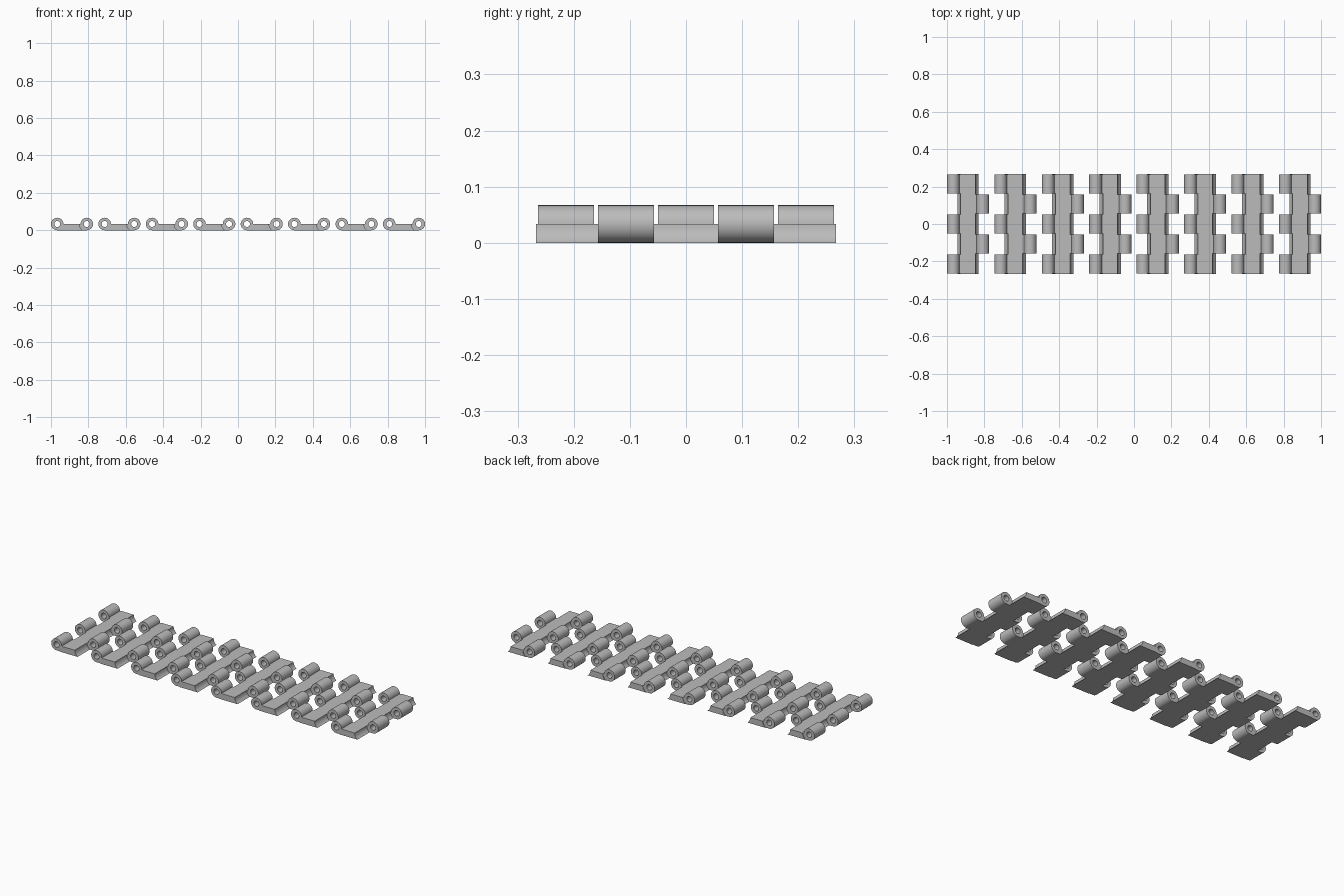
import bpy
import bmesh
from math import cos, sin, pi, asin

cube = bpy.data.objects.get("Cube")
if cube:
    bpy.data.objects.remove(cube, do_unlink=True)

LINKS = 8
R = 0.0335            # knuckle radius, also plate thickness
HOLE = 0.016          # pin hole radius
CLEAR = 0.04          # scoop radius around the neighbouring knuckle
AXIS = 0.079          # hinge axis distance from link centre
HALF = 0.267          # half length of the plate
PITCH = 2 * (1 - AXIS - R) / (LINKS - 1)

steel = bpy.data.materials.new("plain grey")
steel.use_nodes = True
GREY = (0.5, 0.5, 0.5, 1)
steel.diffuse_color = GREY
steel.node_tree.nodes["Principled BSDF"].inputs["Base Color"].default_value = GREY


def arc(cx, cz, radius, start, end, steps):
    return [(cx + radius * cos(start + (end - start) * i / steps),
             cz + radius * sin(start + (end - start) * i / steps))
            for i in range(steps + 1)]


def extrude(name, loops, y0, y1):
    """Fill closed x-z loops (later loops are holes) and extrude along y."""
    bm = bmesh.new()
    for loop in loops:
        verts = [bm.verts.new((x, y0, z)) for x, z in loop]
        for i, v in enumerate(verts):
            bm.edges.new((v, verts[i - 1]))
    bmesh.ops.triangle_fill(bm, edges=bm.edges[:], use_beauty=True)
    moved = bmesh.ops.extrude_face_region(bm, geom=bm.faces[:])["geom"]
    bmesh.ops.translate(bm, vec=(0, y1 - y0, 0),
                        verts=[g for g in moved if isinstance(g, bmesh.types.BMVert)])
    bmesh.ops.recalc_face_normals(bm, faces=bm.faces[:])
    mesh = bpy.data.meshes.new(name)
    bm.to_mesh(mesh)
    bm.free()
    mesh.materials.append(steel)
    obj = bpy.data.objects.new(name, mesh)
    bpy.context.collection.objects.link(obj)
    return obj


# Plate with a concave scoop along both long edges
low = pi + asin(R / CLEAR)
right_edge = arc(AXIS, R, CLEAR, low, pi, 8)
left_edge = [(-x, z) for x, z in reversed(right_edge)]
link = extrude("track_link_1", [right_edge + left_edge], -HALF, HALF)

# Hinge knuckles: two on the left edge, three on the right
inner = AXIS - CLEAR - 0.012
outline = [(inner, 0)] + arc(AXIS, R, R, -pi / 2, pi, 30) + [(inner, R)]
bore = arc(AXIS, R, HOLE, 0, 2 * pi, 28)[:-1]


def knuckle(side, y):
    loops = [[(side * x, z) for x, z in loop] for loop in (outline, bore)]
    return extrude("knuckle_cutter", loops, y - 0.05, y + 0.05)


knuckles = [knuckle(1, y) for y in (-0.107, 0.107)]
knuckles += [knuckle(-1, y) for y in (-0.214, 0, 0.214)]

# Join the knuckles to the plate
for part in knuckles:
    mod = link.modifiers.new("join", "BOOLEAN")
    mod.operation = "UNION"
    mod.solver = "EXACT"
    mod.object = part
bpy.context.view_layer.update()
graph = bpy.context.evaluated_depsgraph_get()
joined = bpy.data.meshes.new_from_object(link.evaluated_get(graph))
link.modifiers.clear()
link.data = joined
for part in knuckles:
    bpy.data.objects.remove(part, do_unlink=True)

bpy.ops.object.select_all(action="DESELECT")
link.select_set(True)
bpy.context.view_layer.objects.active = link
bpy.ops.object.shade_smooth_by_angle(angle=pi / 6)

# Lay the links out in a row
first = -1 + AXIS + R
link.location.x = first
for i in range(1, LINKS):
    copy = link.copy()
    copy.name = f"track_link_{i + 1}"
    copy.location.x = first + i * PITCH
    bpy.context.collection.objects.link(copy)
